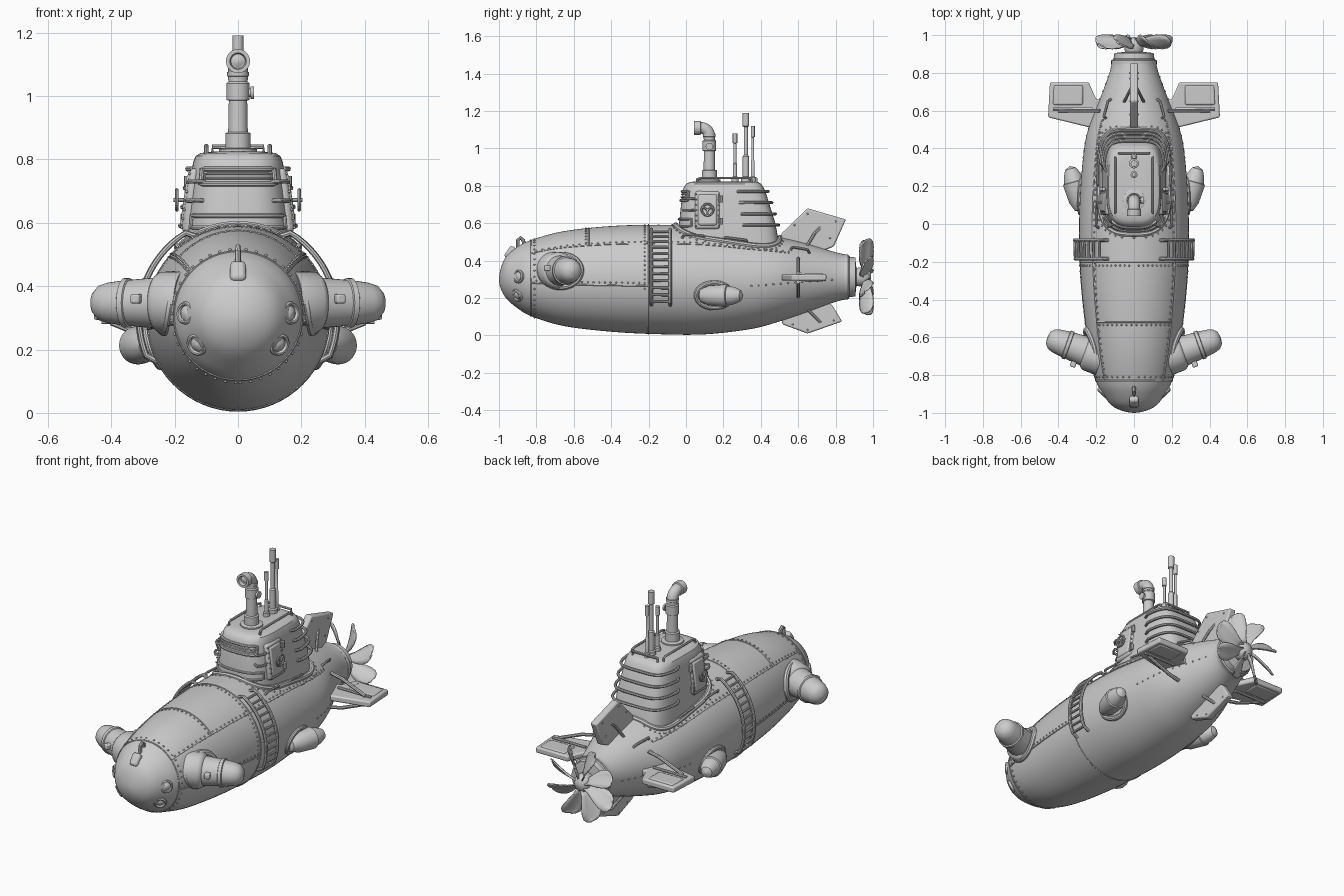
import bpy, bmesh
from math import sin, cos, pi, radians, sqrt
from mathutils import Vector as V, Matrix

if "Cube" in bpy.data.objects:
    bpy.data.objects.remove(bpy.data.objects["Cube"])

# ---------- helpers (all meshes are built in world coordinates) ----------
def make(name, bm, mirror=False, bevel=0, solid=0, angle=35):
    bmesh.ops.recalc_face_normals(bm, faces=bm.faces)
    me = bpy.data.meshes.new(name)
    bm.to_mesh(me)
    bm.free()
    me.shade_smooth()
    me.set_sharp_from_angle(angle=radians(angle))
    ob = bpy.data.objects.new(name, me)
    bpy.context.collection.objects.link(ob)
    if solid:
        m = ob.modifiers.new("solid", 'SOLIDIFY'); m.thickness = solid; m.offset = 0
    if bevel:
        m = ob.modifiers.new("bevel", 'BEVEL'); m.width = bevel; m.segments = 2
    if mirror:
        ob.modifiers.new("mirror", 'MIRROR')
    return ob

def skin(bm, rings, closed=True, caps=True):
    vs = [[bm.verts.new(p) for p in r] for r in rings]
    n = len(rings[0])
    for a, b in zip(vs, vs[1:]):
        for i in range(n if closed else n - 1):
            j = (i + 1) % n
            bm.faces.new((a[i], a[j], b[j], b[i]))
    if caps:
        bm.faces.new(vs[0]); bm.faces.new(vs[-1])

def loft(name, rings, **kw):
    bm = bmesh.new()
    skin(bm, rings)
    return make(name, bm, **kw)

def lathe(name, prof, origin, axis, n=32, **kw):
    q = V(axis).to_track_quat('Z', 'Y')
    return loft(name, [[V(origin) + q @ V((max(r, .0008) * cos(2*pi*i/n), max(r, .0008) * sin(2*pi*i/n), h))
                        for i in range(n)] for r, h in prof], **kw)

def tubes(name, paths, r, closed=False, n=8, **kw):
    bm = bmesh.new()
    for path in paths:
        P = [V(p) for p in path]
        k = len(P)
        rings, nrm = [], None
        for i in range(k):
            a = P[i-1] if i or closed else P[0]
            b = P[(i+1) % k] if i < k-1 or closed else P[-1]
            t = (b - a).normalized()
            if nrm is None:
                nrm = t.orthogonal()
            nrm = (nrm - t * nrm.dot(t)).normalized()
            s = t.cross(nrm)
            rings.append([P[i] + (nrm * cos(2*pi*j/n) + s * sin(2*pi*j/n)) * r for j in range(n)])
        skin(bm, rings + ([rings[0]] if closed else []), caps=not closed)
    return make(name, bm, **kw)

def box(name, loc, size, rot=(0, 'X'), bevel=.006, **kw):
    bm = bmesh.new()
    bmesh.ops.create_cube(bm, size=1, matrix=Matrix.Translation(loc) @ Matrix.Rotation(radians(rot[0]), 4, rot[1])
                          @ Matrix.Diagonal((*size, 1)))
    return make(name, bm, bevel=bevel, **kw)

def rivets(name, pts, r=.0055, **kw):
    bm = bmesh.new()
    for p in pts:
        bmesh.ops.create_icosphere(bm, subdivisions=1, radius=r, matrix=Matrix.Translation(p))
    return make(name, bm, angle=80, **kw)

def span(a, b, n):
    return [a + (b - a) * i / (n - 1) for i in range(n)]

# ---------- hull: stations of (y, top z, bottom z, half width) ----------
ST = [(-.97, .21, .41, -.105), (-1, .3, .3, 0), (-.97, .41, .21, .105), (-.9, .475, .145, .165), (-.82, .513, .1, .205),
      (-.65, .558, .05, .24), (-.4, .585, .02, .272), (-.15, .592, .007, .289), (.1, .585, .006, .288),
      (.35, .55, .035, .27), (.5, .525, .075, .243), (.65, .49, .125, .185), (.8, .445, .18, .13),
      (.87, .43, .195, .115), (.94, .415, .21, .1)]
def station(t):
    i = min(int(t), len(ST) - 4); u = t - i
    return [.5 * (2*b + (c-a)*u + (2*a-5*b+4*c-d)*u*u + (3*b-a-3*c+d)*u**3) for a, b, c, d in zip(*ST[i:i+4])]
def section(y):                       # centre z, half height, half width at y
    lo, hi = 0, len(ST) - 3
    for _ in range(40):
        m = (lo + hi) / 2
        lo, hi = (m, hi) if station(m)[0] < y else (lo, m)
    _, a, b, w = station(lo)
    return (a + b) / 2, (a - b) / 2, w
def hull(y, deg, off=0):
    c, h, w = section(y)
    return V(((w + off) * cos(radians(deg)), y, c + (h + off) * sin(radians(deg))))
def hull_side(y, z):
    c, h, w = section(y)
    return V((w * sqrt(max(0, 1 - ((z - c) / h)**2)), y, z))
def hull_top(x, y):
    c, h, w = section(y)
    return V((x, y, c + h * sqrt(max(0, 1 - (x / w)**2))))
def hull_front(x, z):
    y = -1
    while y < -.5:
        c, h, w = section(y)
        if w > .001 and (x/w)**2 + ((z-c)/h)**2 <= 1:
            break
        y += .004
    return V((x, y, z))

rings = []
for k in range((len(ST) - 3) * 5 + 1):
    y, a, b, w = station(max(k / 5, .02))
    rings.append([(w*cos(2*pi*i/64), y, (a+b)/2 + (a-b)/2*sin(2*pi*i/64)) for i in range(64)])
loft("hull", rings)

# seams and rivet rows
tubes("hull_ring_seams", [[hull(y, d) for d in range(0, 360, 6)] for y in (-.83, -.2)], .004, closed=True, n=6)
tubes("hull_long_seams", [[hull(y, 41) for y in span(-.83, .55, 40)], [hull(y, -7) for y in span(-.83, -.2, 20)]],
      .004, n=6, mirror=True)
tubes("deck_seam", [[hull(-.52, d) for d in range(41, 140, 7)]], .004, n=6)
rivets("hull_rivets", [hull(y, 43.5) for y in span(-.8, .55, 42)] + [hull(y, -4) for y in span(-.8, -.22, 20)]
       + [hull(-.22, d) for d in range(-10, 86, 5)] + [hull(-.81, d) for d in range(-88, 89, 9)]
       + [hull(y, -6) for y in span(.35, .78, 12)] + [hull(-.535, d) for d in range(45, 90, 6)], mirror=True)

# tail and propeller
C = V((0, .955, .313))
lathe("tail_collar", [(.1, 0), (.121, 0), (.121, .02), (.108, .03), (.104, .06), (.05, .066), (0, .066)], (0, .845, .313), (0, 1, 0), 40)
lathe("propeller_hub", [(.035, 0), (.048, .02), (.052, .055), (.045, .08), (.028, .095), (0, .1)], (0, .89, .313), (0, 1, 0))
bm = bmesh.new()
for k in range(8):
    a = k * pi / 4 + .2
    e, t = V((cos(a), 0, sin(a))), V((-sin(a), 0, cos(a)))
    rows = []
    for r, c in [(.03, .02), (.07, .03), (.11, .046), (.15, .055), (.18, .052), (.198, .038), (.207, .014)]:
        p = radians(62 - 130 * r)
        rows.append([C + e * r + t * 2 * r * r * .5 + (t * cos(p) + V((0, 1, 0)) * sin(p)) * c * s + V((0, .01*(s*s), 0))
                     for s in (-1, -.5, 0, .5, 1)])
    skin(bm, rows, closed=False, caps=False)
make("propeller_blades", bm, solid=.007)

# fins
def plate(name, pts, normal, thick, **kw):
    d = V(normal) * thick / 2
    return loft(name, [[V(p) - d for p in pts], [V(p) + d for p in pts]], bevel=.008, **kw)
plate("side_fin", [(.12, .49, .31), (.25, .515, .31), (.455, .565, .31), (.445, .75, .31), (.24, .75, .31), (.2, .66, .31), (.12, .66, .31)],
      (0, 0, 1), .034, mirror=True)
plate("side_fin_panel", [(.27, .63, .31), (.43, .63, .31), (.425, .735, .31), (.27, .735, .31)], (0, 0, 1), .044, mirror=True)
plate("top_fin", [(0, .51, .47), (0, .51, .545), (0, .65, .68), (0, .855, .62), (0, .79, .475), (0, .7, .44)], (1, 0, 0), .042)
plate("bottom_fin", [(0, .5, .14), (0, .515, .06), (0, .65, .01), (0, .835, .075), (0, .78, .165), (0, .7, .2)], (1, 0, 0), .042)
tubes("fin_actuators", [[(.18, .6, .31 + s*.1), (.25, .6, .31 + s*.085), (.4, .6, .31 + s*.024)] for s in (1, -1)], .01, mirror=True)
tubes("fin_hinges", [[(.22, .61, .332), (.43, .61, .332)], [(.22, .61, .288), (.43, .61, .288)]], .008, mirror=True)
tubes("top_fin_rods", [[(.06, .63, .45), (.03, .69, .55), (.015, .72, .58)], [(.06, .63, .16), (.03, .69, .1), (.015, .72, .07)]], .008, mirror=True)
rivets("fin_rivets", [(.021, y, z) for y, z in [(.58, .59), (.65, .65), (.8, .61), (.77, .52), (.57, .06), (.65, .03), (.79, .08)]], mirror=True)

# pods with flanges fitted to the hull
def flange(name, y, z, ry, rz, r):
    tubes(name, [[hull_side(y + ry*cos(a), z + rz*sin(a)) for a in span(0, 2*pi, 41)[:-1]]], r, closed=True, n=10, mirror=True)
flange("front_pod_flange", -.67, .345, .108, .085, .018)
lathe("front_pod", [(.1, 0), (.098, .075), (.088, .09), (.08, .095), (.073, .18), (.078, .183), (.078, .2), (.071, .203),
                    (.064, .255), (.055, .283), (.034, .302), (0, .308)], (.17, -.705, .347), (.94, .335, 0), mirror=True)
flange("rear_pod_flange", .15, .215, .095, .066, .014)
lathe("rear_pod", [(0, 0), (.035, .015), (.053, .06), (.058, .12), (.06, .15), (.06, .162), (.053, .165), (.046, .2), (.03, .235), (0, .25)],
      (.275, .065, .213), (.065, .24, 0), mirror=True)
for y, x in ((-.645, .335), (-.7, .31)):
    box("pod_clip", (x, y - .01, .36), (.03, .1, .03), (20, 'Z'), mirror=True)

# nose lights, lamp and handle
for x, z in ((.165, .315), (.13, .215)):
    p = hull_front(x, z)
    lathe("nose_light", [(.036, -.03), (.036, .004), (.031, .009), (.026, .008), (.023, -.001), (.015, .005), (0, .008)],
          p, p - V((0, -.72, .3)), 24, mirror=True)
box("nose_lamp", (0, -.935, .44), (.05, .05, .07), (-35, 'X'), bevel=.012)
tubes("nose_handle", [[(0, -.9, .46), (0, -.9, .51), (0, -.885, .522), (0, -.87, .51), (0, -.865, .48)]], .01)

# ladders
tubes("ladder_rails", [[hull(y, 62)] + [hull(y, d, .024) for d in range(58, -27, -5)] + [hull(y, -28)] for y in (-.185, -.085)], .009, mirror=True)
tubes("ladder_rungs", [[hull(-.185, d, .024), hull(-.085, d, .024)] for d in span(54, -22, 12)], .007, mirror=True)
tubes("hull_grab_rails", [[hull(y0, a)] + [hull(y, a, .022) for y in span(y0 + .01, y1 - .01, 6)] + [hull(y1, a)]
                          for y0, y1, a in ((.2, .33, 50), (-.02, .1, 50), (.56, .66, 48))], .007, mirror=True)

# tower: (z, front y, back y, half width)
TW = [(.48, -.042, .5, .172), (.6, -.037, .478, .167), (.76, -.02, .428, .146), (.79, -.012, .415, .142),
      (.81, 0, .402, .134), (.82, .02, .385, .118), (.824, .05, .35, .08)]
def tower(z, deg, off=0):
    for a, b in zip(TW, TW[1:]):
        if z <= b[0]:
            break
    u = (z - a[0]) / (b[0] - a[0])
    yf, yb, w = [p + (q - p) * u for p, q in zip(a[1:], b[1:])]
    cy = yf + .42 * (yb - yf)
    s, c = sin(radians(deg)), cos(radians(deg))
    n = 2 / (4.5 if s > 0 else 3)
    ly = (yb - cy if s > 0 else cy - yf) + off
    return V(((w + off) * abs(c)**n * (1 if c > 0 else -1), cy + ly * abs(s)**n * (1 if s > 0 else -1), z))
loft("tower", [[tower(t[0], d) for d in range(0, 360, 5)] for t in TW])
foot = [hull_top(p.x, p.y) for p in (tower(.56, d, .016) for d in range(0, 360, 5))]
tubes("tower_foot", [foot], .014, closed=True)
rivets("tower_foot_rivets", [hull_top(p.x, p.y) for p in (tower(.56, d, .035) for d in range(0, 360, 10))])
tubes("tower_rear_rails", [[tower(z, a) for a in (8,)] + [tower(z, a, .016) for a in range(12, 169, 4)] + [tower(z, 172)]
                           for z in (.59, .65, .71, .77)], .008)
tubes("tower_front_rungs", [[tower(z, d, o) for d, o in ((-28, 0), (-32, .022), (-40, .024), (-50, .024), (-54, 0))] for z in (.67, .73)],
      .007, mirror=True)
def frame(name, z0, z1, d0, r, back=False):
    ds = span(-90 - d0, -90 + d0, 17)
    tubes(name, [[tower(z1, d, .003) for d in ds] + [tower(z0, d, .003) for d in ds[::-1]]], r, closed=True)
frame("window_frame", .722, .77, 42, .008)
frame("window_slit", .74, .754, 36, .004)
frame("lower_front_frame", .585, .622, 55, .007)

# side doors with hand wheels
tilt = (-8, 'Y')
box("side_door_frame", (.148, .115, .67), (.034, .135, .205), tilt, bevel=.014, mirror=True)
box("side_door", (.155, .115, .67), (.034, .105, .17), tilt, bevel=.012, mirror=True)
W = V((.193, .115, .672))
rim = [W + V((0, .031*cos(a), .031*sin(a))) for a in span(0, 2*pi, 25)[:-1]]
tubes("door_wheel", [rim], .006, closed=True, mirror=True)
tubes("door_wheel_spokes", [[W, rim[i]] for i in (2, 10, 18)] + [[W - V((.04, 0, 0)), W + V((.01, 0, 0))]], .006, mirror=True)
tubes("door_hinges", [[(x, .185, z - .018), (x, .185, z + .018)] for x, z in ((.172, .61), (.16, .73))], .01, mirror=True)
rivets("door_rivets", [(.166 - (z - .67) * .14, y, z) for y in (.054, .176) for z in span(.585, .755, 7)], .005, mirror=True)

# roof: rails, periscope and masts
tubes("roof_rails", [[(.1, .06, .81), (.1, .06, .836), (.1, .08, .842), (.1, .33, .842), (.1, .35, .836), (.1, .35, .81)]], .007, mirror=True)
tubes("roof_rear_rail", [[(-.08, .375, .81), (-.08, .375, .84), (.08, .375, .84), (.08, .375, .81)]], .007)
lathe("roof_plate", [(.06, 0), (.06, .012), (.05, .016), (0, .016)], (0, .125, .82), (0, 0, 1))
lathe("periscope_tube", [(.04, .0), (.04, .062), (.031, .066), (.029, .165), (.036, .168), (.036, .22), (.03, .225), (.03, .24), (.034, .243), (.034, .256), (0, .256)],
      (0, .125, .82), (0, 0, 1))
tubes("periscope_elbow", [[(0, .125, 1.05)] + [(0, .08 + .045*cos(a), 1.065 + .045*sin(a)) for a in span(0, pi/2, 9)] + [(0, .06, 1.11)]], .031, n=24)
lathe("periscope_lens", [(.031, 0), (.038, .003), (.038, .038), (.026, .038), (.022, .018), (.012, .024), (0, .026)], (0, .08, 1.11), (0, -1, 0))
lathe("periscope_knob", [(.014, 0), (.014, .03), (.02, .03), (.02, .04), (0, .04)], (.01, .125, 1.01), (1, 0, 0), 16)
for y, top, r in ((.262, 1.08, .009), (.32, 1.19, .013), (.357, 1.12, .008)):
    h = top - .815
    lathe("mast", [(r*2, 0), (r*2, .03), (r*1.3, .034), (r*1.3, h*.38), (r*.85, h*.4), (r*.85, h*.8), (r*1.35, h*.81), (r*1.35, h), (0, h)],
          (0, y, .815), (0, 0, 1), 16)
